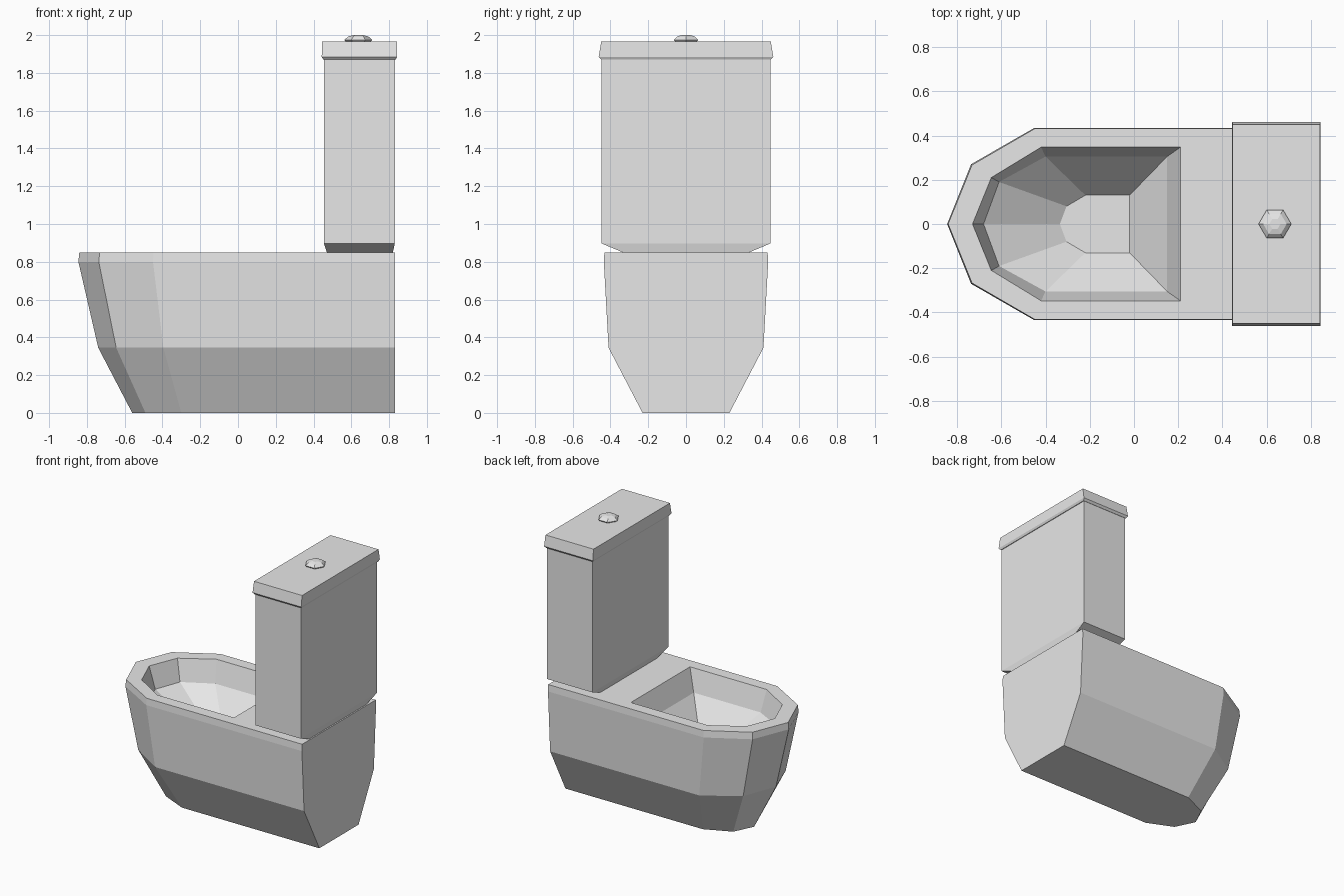
import bpy
import bmesh
from math import cos, sin, pi

cube = bpy.data.objects.get("Cube")
if cube:
    bpy.data.objects.remove(cube, do_unlink=True)

ceramic = bpy.data.materials.new("grey ceramic")
ceramic.use_nodes = True
colour = (0.8, 0.8, 0.8, 1)
ceramic.diffuse_color = colour
ceramic.node_tree.nodes["Principled BSDF"].inputs["Base Color"].default_value = colour


def loft(name, rings):
    """Skin a stack of equal-sized rings and cap both ends, flat shaded."""
    bm = bmesh.new()
    loops = [[bm.verts.new(p) for p in ring] for ring in rings]
    count = len(loops[0])
    for low, high in zip(loops, loops[1:]):
        for i in range(count):
            j = (i + 1) % count
            bm.faces.new((low[i], low[j], high[j], high[i]))
    bm.faces.new(loops[0][::-1])
    bm.faces.new(loops[-1])
    bmesh.ops.recalc_face_normals(bm, faces=bm.faces)
    mesh = bpy.data.meshes.new(name)
    bm.to_mesh(mesh)
    bm.free()
    mesh.materials.append(ceramic)
    obj = bpy.data.objects.new(name, mesh)
    bpy.context.collection.objects.link(obj)
    return obj


def bowl_ring(z, back, shoulder, cheek, tip, width, cheek_width):
    """Seven-sided outline, square at the back and pointed at the rim tip."""
    side = [(back, width), (shoulder, width), (cheek, cheek_width)]
    outline = side + [(tip, 0)] + [(x, -y) for x, y in reversed(side)]
    return [(x, y, z) for x, y in outline]


def box_ring(z, x0, x1, half):
    return [(x0, -half, z), (x1, -half, z), (x1, half, z), (x0, half, z)]


def hex_ring(z, radius):
    return [(0.637 + radius * cos(i * pi / 3), radius * sin(i * pi / 3), z)
            for i in range(6)]


# Pedestal, rim and hollow basin in one continuous skin
loft("bowl", [
    bowl_ring(0.0, 0.83, -0.30, -0.49, -0.56, 0.23, 0.145),
    bowl_ring(0.345, 0.83, -0.395, -0.645, -0.74, 0.41, 0.25),
    bowl_ring(0.80, 0.83, -0.45, -0.737, -0.845, 0.435, 0.27),
    bowl_ring(0.85, 0.83, -0.447, -0.732, -0.84, 0.432, 0.267),
    bowl_ring(0.85, 0.21, -0.42, -0.645, -0.73, 0.347, 0.21),
    bowl_ring(0.69, 0.15, -0.40, -0.61, -0.68, 0.305, 0.19),
    bowl_ring(0.48, -0.02, -0.22, -0.305, -0.335, 0.13, 0.08),
])

# Cistern with a tapered foot
loft("cistern", [
    box_ring(0.85, 0.47, 0.82, 0.335),
    box_ring(0.897, 0.455, 0.83, 0.447),
    box_ring(1.87, 0.455, 0.83, 0.447),
])

# Overhanging lid
loft("cistern_lid", [
    box_ring(1.87, 0.452, 0.835, 0.449),
    box_ring(1.885, 0.443, 0.843, 0.462),
    box_ring(1.965, 0.446, 0.841, 0.449),
])

# Six-sided flush button
loft("flush_button", [
    hex_ring(1.96, 0.060),
    hex_ring(1.975, 0.074),
    hex_ring(1.993, 0.053),
    hex_ring(2.0, 0.025),
])
